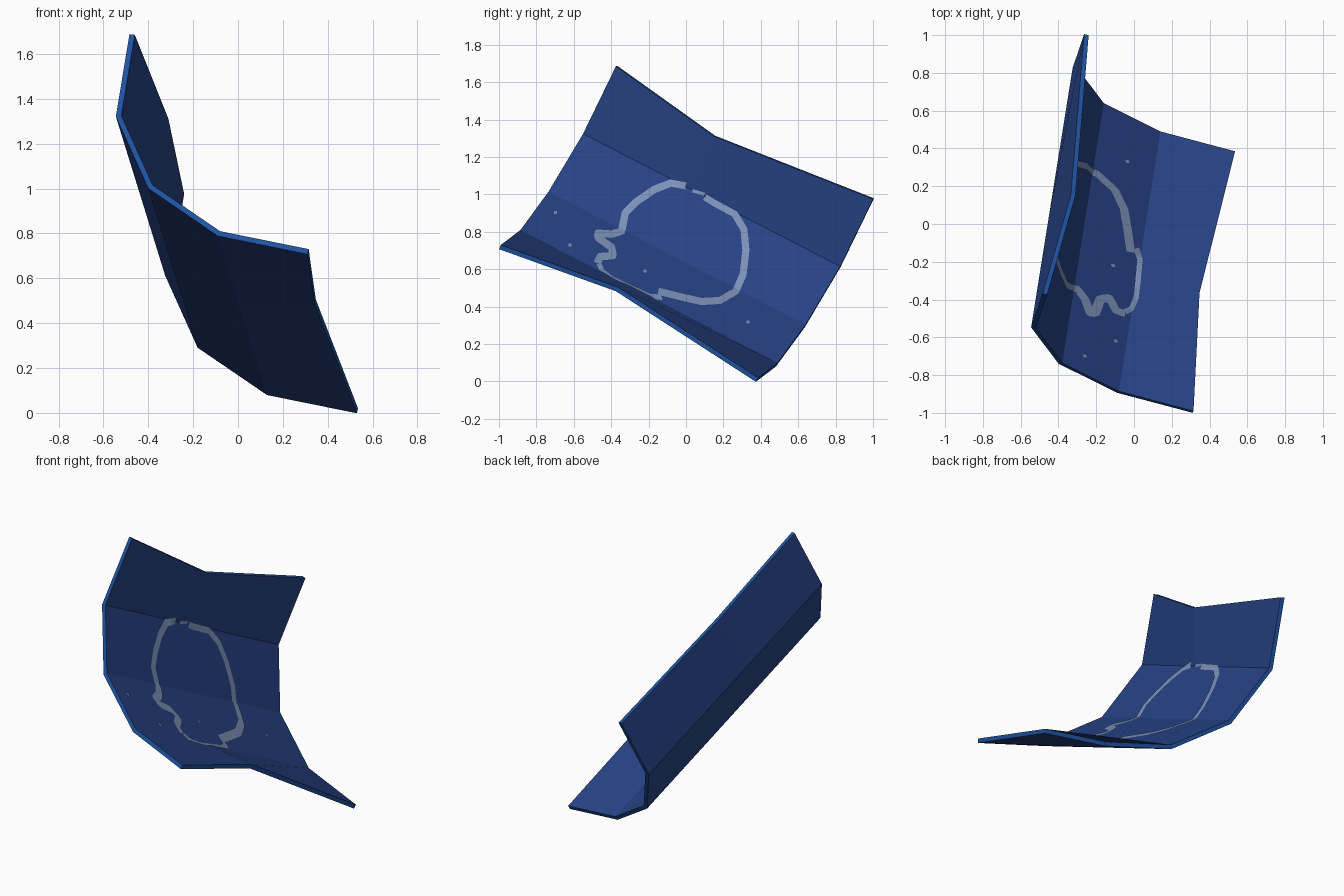
import bpy, bmesh
from mathutils import Vector as V
from mathutils.bvhtree import BVHTree

if "Cube" in bpy.data.objects:
    bpy.data.objects.remove(bpy.data.objects["Cube"])


def mat(name, c):
    m = bpy.data.materials.new(name)
    m.diffuse_color = (*c, 1)
    m.use_nodes = True
    m.node_tree.nodes["Principled BSDF"].inputs["Base Color"].default_value = m.diffuse_color
    return m


navy = mat("navy blue", (0.021, 0.058, 0.245))
rim = mat("rim blue", (0.013, 0.085, 0.35))
grey = mat("pale grey blue", (0.21, 0.29, 0.49))


def finish(bm, name, mats):
    me = bpy.data.meshes.new(name)
    bm.to_mesh(me)
    bm.free()
    ob = bpy.data.objects.new(name, me)
    bpy.context.collection.objects.link(ob)
    for m in mats:
        me.materials.append(m)
    return ob


# Curved sheet: a bent profile swept along one axis, with a pinched middle
profile = [V(p) for p in ((0.315, -0.99, 0.73), (-0.08, -0.885, 0.81),
                          (-0.38, -0.735, 1.015), (-0.52, -0.55, 1.325),
                          (-0.46, -0.375, 1.685))]
axis = V((0.22, 1.375, -0.71))
rows = [[p, p + axis * 0.418, p + axis] for p in profile]
rows[0][1] = V((0.347, -0.365, 0.505))
rows[4][1] = V((-0.31, 0.15, 1.31))

bm = bmesh.new()
grid = [[bm.verts.new(p) for p in r] for r in rows]
for a, b in zip(grid, grid[1:]):
    for j in range(2):
        bm.faces.new((a[j], a[j + 1], b[j + 1], b[j]))
bm.normal_update()
tree = BVHTree.FromBMesh(bm)
sheet = finish(bm, "curved_sheet", [navy, rim])
mod = sheet.modifiers.new("thickness", 'SOLIDIFY')
mod.thickness = 0.025
mod.offset = -1
mod.material_offset_rim = 1


def cast(p, top):
    """Drop a flat point onto the sheet, from above or from the right."""
    if top:
        loc, n, _, _ = tree.ray_cast(V((p.x, p.y, 4)), V((0, 0, -1)))
    else:
        loc, n, _, _ = tree.ray_cast(V((4, p.x, p.y)), V((-1, 0, 0)))
    if loc is None:
        return None
    if n.x + n.z < 0:
        n = -n
    return loc + n * 0.004


def ribbon(bm, pts, width, top=False):
    pts = [V(p) for p in pts]
    fine = [a.lerp(b, k / 6) for a, b in zip(pts, pts[1:]) for k in range(6)] + [pts[-1]]
    prev = None
    for i, p in enumerate(fine):
        t = (fine[min(i + 2, len(fine) - 1)] - fine[max(i - 2, 0)]).normalized()
        side = V((-t.y, t.x)) * width / 2
        ends = [cast(p + side, top), cast(p - side, top)]
        if None in ends:
            prev = None
            continue
        cur = [bm.verts.new(e) for e in ends]
        if prev:
            bm.faces.new((prev[0], prev[1], cur[1], cur[0]))
        prev = cur


# Painted outline: thin ribbons lying on the inner face
bm = bmesh.new()
ribbon(bm, [(-0.475, 0.63), (-0.46, 0.665), (-0.39, 0.67), (-0.40, 0.715),
            (-0.47, 0.765), (-0.475, 0.79), (-0.40, 0.785), (-0.345, 0.80),
            (-0.325, 0.90), (-0.265, 0.96), (-0.17, 1.025), (-0.08, 1.06),
            (0.0, 1.045)], 0.04)
ribbon(bm, [(0.035, 1.02), (0.10, 1.0)], 0.02)
ribbon(bm, [(0.10, 0.985), (0.15, 0.955), (0.26, 0.895), (0.31, 0.81),
            (0.32, 0.70), (0.305, 0.57), (0.265, 0.48), (0.18, 0.43),
            (0.08, 0.425), (-0.03, 0.45), (-0.15, 0.48)], 0.038)
ribbon(bm, [(-0.05, -0.465), (-0.015, -0.45), (0.01, -0.39), (0.02, -0.30),
            (0.03, -0.19), (0.01, -0.13)], 0.03, True)
# Small specks
for y, z in ((-0.70, 0.90), (-0.62, 0.727), (-0.22, 0.588), (0.33, 0.315)):
    ribbon(bm, [(y - 0.008, z), (y + 0.008, z)], 0.016)
finish(bm, "painted_outline", [grey])
